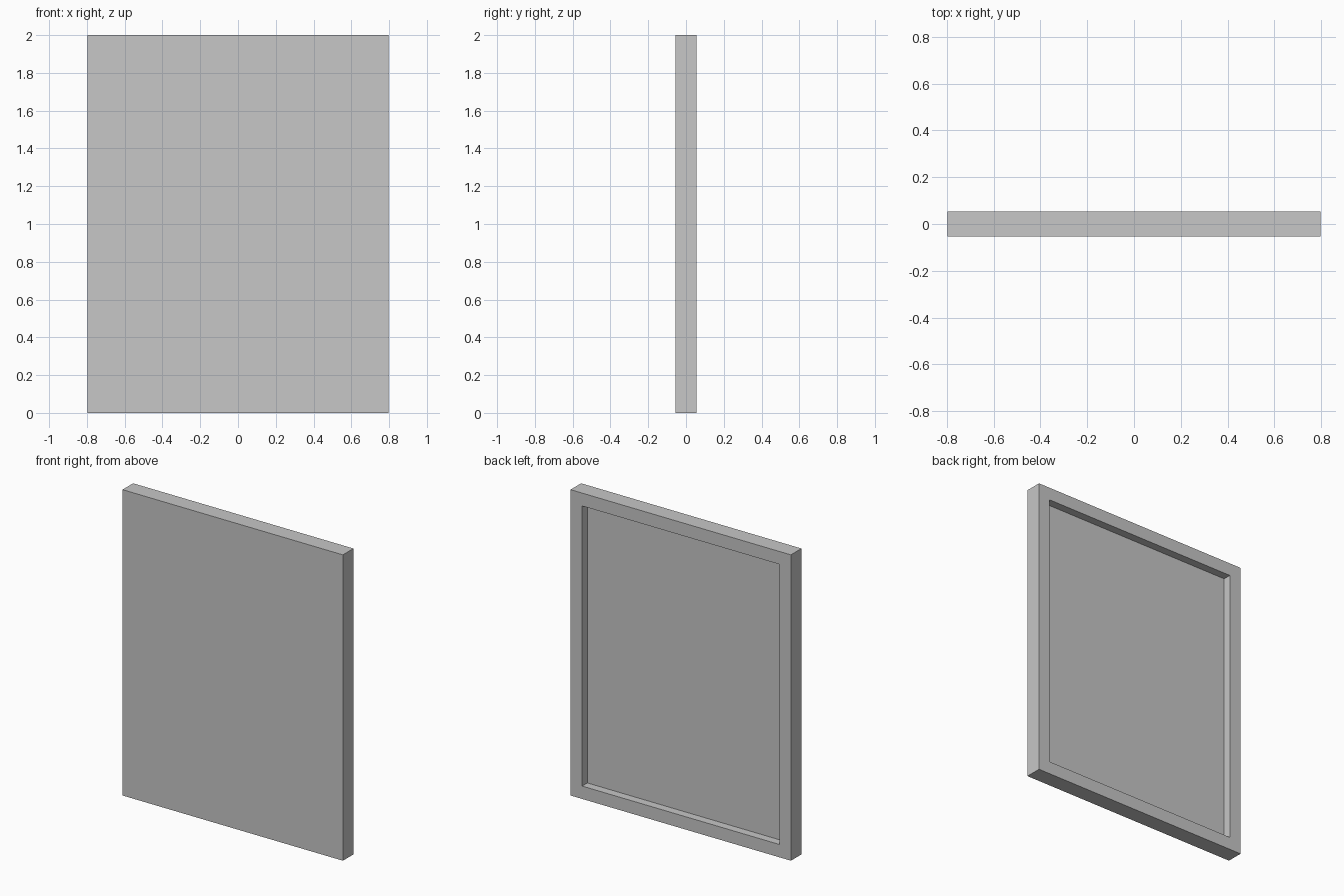
import bpy, bmesh
from mathutils import Matrix

if "Cube" in bpy.data.objects:
    bpy.data.objects.remove(bpy.data.objects["Cube"])

W, D, H = 1.594, 0.109, 2.0   # outer size
BORDER = 0.084                # rim width
RECESS = 0.054                # depth of the back recess

grey = bpy.data.materials.new("light grey")
grey.diffuse_color = (0.57, 0.57, 0.57, 1)
grey.use_nodes = True
grey.node_tree.nodes["Principled BSDF"].inputs["Base Color"].default_value = grey.diffuse_color

# Slab standing on the ground
bm = bmesh.new()
bmesh.ops.create_cube(bm, size=1, matrix=Matrix.Translation((0, 0, H / 2)) @ Matrix.Diagonal((W, D, H, 1)))

# Rim on the back, then the panel sunk inside it with straight walls
bm.normal_update()
back = max(bm.faces, key=lambda f: f.normal.y)
bmesh.ops.inset_region(bm, faces=[back], thickness=BORDER, use_even_offset=True)
bmesh.ops.inset_region(bm, faces=[back], thickness=0)
for v in back.verts:
    v.co.y -= RECESS
bmesh.ops.recalc_face_normals(bm, faces=bm.faces)

mesh = bpy.data.meshes.new("framed_panel")
bm.to_mesh(mesh)
bm.free()
mesh.materials.append(grey)
bpy.context.collection.objects.link(bpy.data.objects.new("framed_panel", mesh))
